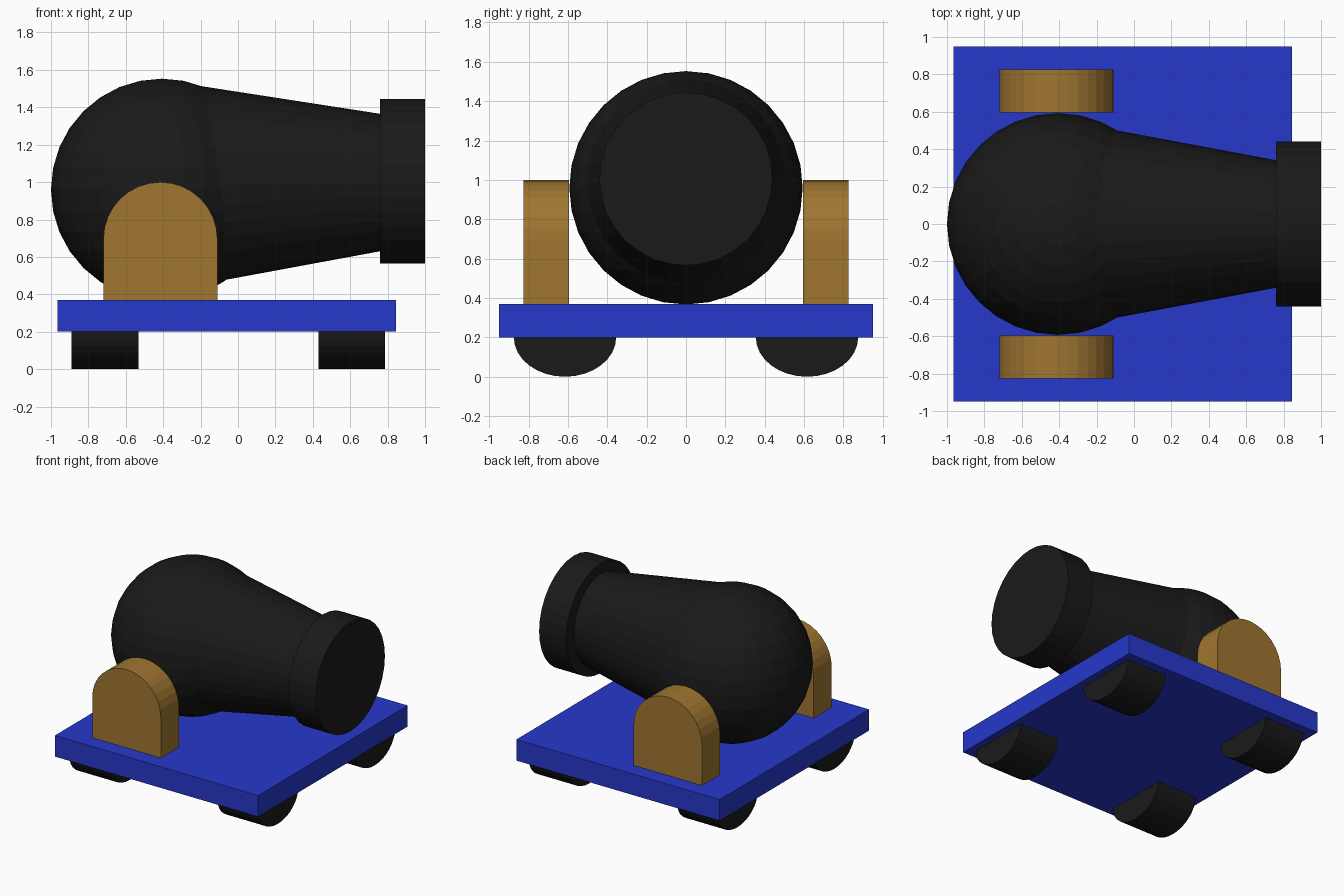
import bpy, bmesh
from math import pi, cos, sin
from mathutils import Matrix, Vector

if "Cube" in bpy.data.objects:
    bpy.data.objects.remove(bpy.data.objects["Cube"])


def material(name, color):
    m = bpy.data.materials.new(name)
    m.diffuse_color = (*color, 1)
    m.use_nodes = True
    m.node_tree.nodes["Principled BSDF"].inputs["Base Color"].default_value = m.diffuse_color
    return m


BLACK = material("black_iron", (0.01, 0.01, 0.01))
BLUE = material("blue_paint", (0.02, 0.04, 0.6))
WOOD = material("wood", (0.35, 0.18, 0.03))


def finish(name, bm, mat):
    bmesh.ops.recalc_face_normals(bm, faces=bm.faces)
    mesh = bpy.data.meshes.new(name)
    bm.to_mesh(mesh)
    bm.free()
    mesh.materials.append(mat)
    ob = bpy.data.objects.new(name, mesh)
    bpy.context.collection.objects.link(ob)
    return ob


def extrude(name, points, offset, mat):
    bm = bmesh.new()
    face = bm.faces.new([bm.verts.new(p) for p in points])
    geom = bmesh.ops.extrude_face_region(bm, geom=[face], use_keep_orig=True)["geom"]
    bmesh.ops.translate(bm, vec=Vector(offset),
                        verts=[v for v in geom if isinstance(v, bmesh.types.BMVert)])
    return finish(name, bm, mat)


def tube(name, rings, mat, n=32):
    """Closed solid along x; each ring is (x, centre z, y radius, z radius)."""
    bm = bmesh.new()
    loops = [[bm.verts.new((x, ry * cos(2 * pi * i / n), cz + rz * sin(2 * pi * i / n)))
              for i in range(n)] for x, cz, ry, rz in rings]
    for a, b in zip(loops, loops[1:]):
        for i in range(n):
            bm.faces.new((a[i], a[(i + 1) % n], b[(i + 1) % n], b[i]))
    bm.faces.new(loops[0])
    bm.faces.new(loops[-1])
    return finish(name, bm, mat)


# Rounded breech
bm = bmesh.new()
bmesh.ops.create_uvsphere(bm, u_segments=32, v_segments=16, radius=0.593,
                          matrix=Matrix.Translation((-0.407, 0, 0.96)))
finish("breech", bm, BLACK)

# Tapered barrel and muzzle band
tube("barrel", [(-0.41, 0.98, 0.56, 0.566), (0.78, 0.998, 0.337, 0.364)], BLACK)
tube("muzzle_band", [(0.76, 1.005, 0.44, 0.44), (1.0, 1.005, 0.44, 0.44)], BLACK)

# Carriage deck
extrude("deck", [(-0.965, -0.95, 0.2), (0.845, -0.95, 0.2),
                 (0.845, 0.95, 0.2), (-0.965, 0.95, 0.2)], (0, 0, 0.17), BLUE)

# Arched side supports
arch = [(-0.72, 0.37), (-0.11, 0.37)] + [
    (-0.415 + 0.305 * cos(pi * i / 16), 0.695 + 0.305 * sin(pi * i / 16)) for i in range(17)]
for side, s in (("front", -1), ("back", 1)):
    extrude(side + "_support", [(x, s * 0.595, z) for x, z in arch], (0, s * 0.23, 0), WOOD)

# Half-round wheels under the deck
for end, x in (("rear", -0.89), ("muzzle", 0.43)):
    for side, s in (("front", -1), ("back", 1)):
        pts = [(x, s * 0.615 + 0.26 * cos(pi * i / 16), 0.2 - 0.2 * sin(pi * i / 16))
               for i in range(17)]
        extrude(f"{end}_{side}_wheel", pts, (0.357, 0, 0), BLACK)
